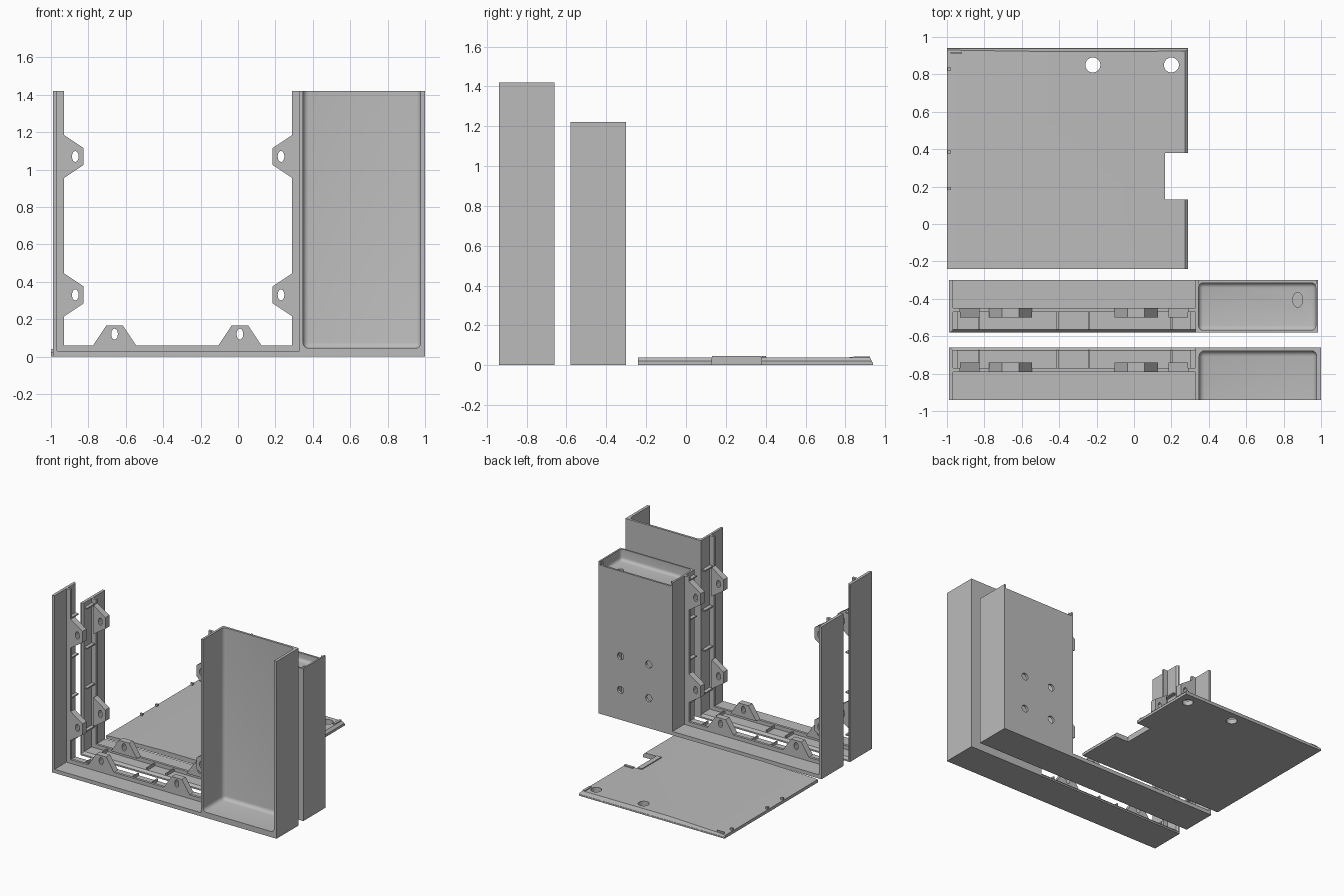
import bpy, bmesh, math
from mathutils import Vector

cube = bpy.data.objects.get("Cube")
if cube:
    bpy.data.objects.remove(cube, do_unlink=True)

GREY = (0.5, 0.5, 0.5, 1)
mat = bpy.data.materials.new("plain grey")
mat.use_nodes = True
mat.diffuse_color = GREY
mat.node_tree.nodes["Principled BSDF"].inputs["Base Color"].default_value = GREY


def prism(name, pts, axis, lo, hi):
    """Extrude a flat outline along one axis."""
    place = {"x": lambda a, b, t: (t, a, b),
             "y": lambda a, b, t: (a, t, b),
             "z": lambda a, b, t: (a, b, t)}[axis]
    bm = bmesh.new()
    ends = [[bm.verts.new(place(a, b, t)) for a, b in pts] for t in (lo, hi)]
    n = len(pts)
    for ring in ends:
        bm.faces.new(ring)
    for i in range(n):
        j = (i + 1) % n
        bm.faces.new((ends[0][i], ends[0][j], ends[1][j], ends[1][i]))
    bmesh.ops.recalc_face_normals(bm, faces=bm.faces)
    mesh = bpy.data.meshes.new(name)
    bm.to_mesh(mesh)
    bm.free()
    mesh.materials.append(mat)
    ob = bpy.data.objects.new(name, mesh)
    bpy.context.collection.objects.link(ob)
    return ob


def box(name, x, y, z):
    y = sorted(y)
    return prism(name, [(x[0], y[0]), (x[1], y[0]), (x[1], y[1]), (x[0], y[1])],
                 "z", z[0], z[1])


def oval(name, a, b, ra, rb, axis, lo, hi, n=20):
    turn = [2 * math.pi * i / n for i in range(n)]
    return prism(name, [(a + ra * math.cos(t), b + rb * math.sin(t)) for t in turn],
                 axis, lo, hi)


def rounded(ob, radius):
    """Round the edges of a cavity."""
    m = ob.modifiers.new("round", "BEVEL")
    m.width, m.segments = radius, 4
    return ob


def cut(ob, cutters):
    """Subtract the cutters and bake the result."""
    for c in cutters:
        m = ob.modifiers.new("cut", "BOOLEAN")
        m.operation, m.solver, m.object = "DIFFERENCE", "EXACT", c
    graph = bpy.context.evaluated_depsgraph_get()
    graph.update()
    mesh = bpy.data.meshes.new_from_object(ob.evaluated_get(graph))
    ob.modifiers.clear()
    ob.data = mesh
    for c in cutters:
        bpy.data.objects.remove(c, do_unlink=True)
    return ob


def tab(name, x, z, ux, uz, y0, y1):
    """Screw tab with a slot; (ux, uz) points into the opening."""
    outline = [(-.115, 0), (.115, 0), (.045, .105), (-.045, .105)]
    pts = [(x + u * uz + v * ux, z + u * ux + v * uz) for u, v in outline]
    ob = prism(name, pts, "y", min(y0, y1), max(y0, y1))
    slot = oval("slot", x + .06 * ux, z + .06 * uz, .018, .03, "y", -2, 2, 12)
    return cut(ob, [slot])


def frame(tag, y_of, top, right):
    """U shaped frame half; y_of turns depth from the outer side into y."""
    section = [(0, 0), (.28, 0), (.28, .012), (.265, .03), (0, .03)]
    prism(tag + "_floor", [(y_of(d), t) for d, t in section], "x", -.99, right)
    prism(tag + "_side_wall", [(-.99 + t * .75, y_of(d)) for d, t in section], "z", 0, top)
    y0, y1, y2 = y_of(.15), y_of(.17), y_of(.2)
    # inner flanges
    box(tag + "_flange_left", (-.97, -.93), (y0, y1), (.03, top))
    box(tag + "_flange_right", (.29, .335), (y0, y1), (.03, top))
    box(tag + "_flange_bottom", (-.93, .29), (y0, y1), (.03, .06))
    # screw tabs
    for i, z in enumerate((.33, 1.07)):
        tab(f"{tag}_left_tab_{i}", -.93, z, 1, 0, y0, y2)
        tab(f"{tag}_right_tab_{i}", .29, z, -1, 0, y0, y2)
    for i, x in enumerate((-.66, .01)):
        tab(f"{tag}_bottom_tab_{i}", x, .06, 0, 1, y0, y2)
    # stiffening ribs behind the flanges
    ry = (y_of(.17), y_of(.265))
    for i, x in enumerate((-.83, -.41, -.24, .2)):
        box(f"{tag}_floor_rib_{i}", (x - .005, x + .005), ry, (.02, .05))
    for i, z in enumerate((.2, .54, .86, 1.18)):
        box(f"{tag}_left_rib_{i}", (-.975, -.94), ry, (z - .005, z + .005))
        box(f"{tag}_right_rib_{i}", (.3, .335), ry, (z - .005, z + .005))


# front half with an open tray
frame("front_frame", lambda d: -.94 + d, 1.42, .34)
tray = box("front_tray", (.33, 1), (-.94, -.66), (0, 1.42))
cut(tray, [rounded(box("cavity", (.348, .977), (-1.3, -.678), (.045, 1.8)), .03)])

# rear half with a closed compartment and a recessed top
frame("rear_frame", lambda d: -.30 - d, 1.22, .34)
case = box("rear_compartment", (.33, .985), (-.58, -.30), (0, 1.22))
cutters = [box("inside", (.35, .965), (-.56, -.32), (.03, 1.105)),
           rounded(box("recess", (.345, .972), (-.568, -.315), (1.13, 1.6)), .025),
           box("lip", (.345, .972), (-.32, -.2), (1.19, 1.5)),
           oval("cable_slot", .875, -.405, .027, .04, "z", 1.08, 1.2)]
for x in (.54, .79):
    for z in (.24, .51):
        cutters.append(oval("hole", x, z, .028, .028, "y", -.4, -.2))
cut(case, cutters)

# flat cover plate lying behind
edge = [(-1, 0), (.29, 0), (.29, .02), (.272, .038), (-.5, .04), (-.95, .028), (-1, .024)]
plate = prism("cover_plate", edge, "y", -.24, .94)
cut(plate, [box("notch", (.165, .5), (.13, .38), (-.1, .2)),
            oval("hole_a", -.22, .85, .04, .04, "z", -.1, .2, 32),
            oval("hole_b", .2, .85, .04, .04, "z", -.1, .2, 32),
            prism("rear_chamfer", [(.92, .045), (.95, .045), (.95, .012), (.938, .012)],
                  "x", -1.1, .4)])
box("notch_strip", (.125, .165), (.13, .38), (.03, .046))
box("notch_clip", (.19, .27), (.382, .402), (.03, .046))
box("corner_clip", (.25, .27), (.84, .925), (.03, .045))
box("corner_rib", (-.98, -.92), (.912, .92), (.02, .04))
for i, y in enumerate((.19, .385, .83)):
    box(f"edge_clip_{i}", (-.998, -.978), (y - .008, y + .008), (.02, .042))

# crisp edges, smooth rounded corners
for ob in bpy.context.collection.objects:
    if ob.type == "MESH" and ob.data.materials and ob.data.materials[0] == mat:
        bpy.ops.object.select_all(action="DESELECT")
        ob.select_set(True)
        bpy.context.view_layer.objects.active = ob
        bpy.ops.object.shade_smooth_by_angle(angle=math.radians(30))
